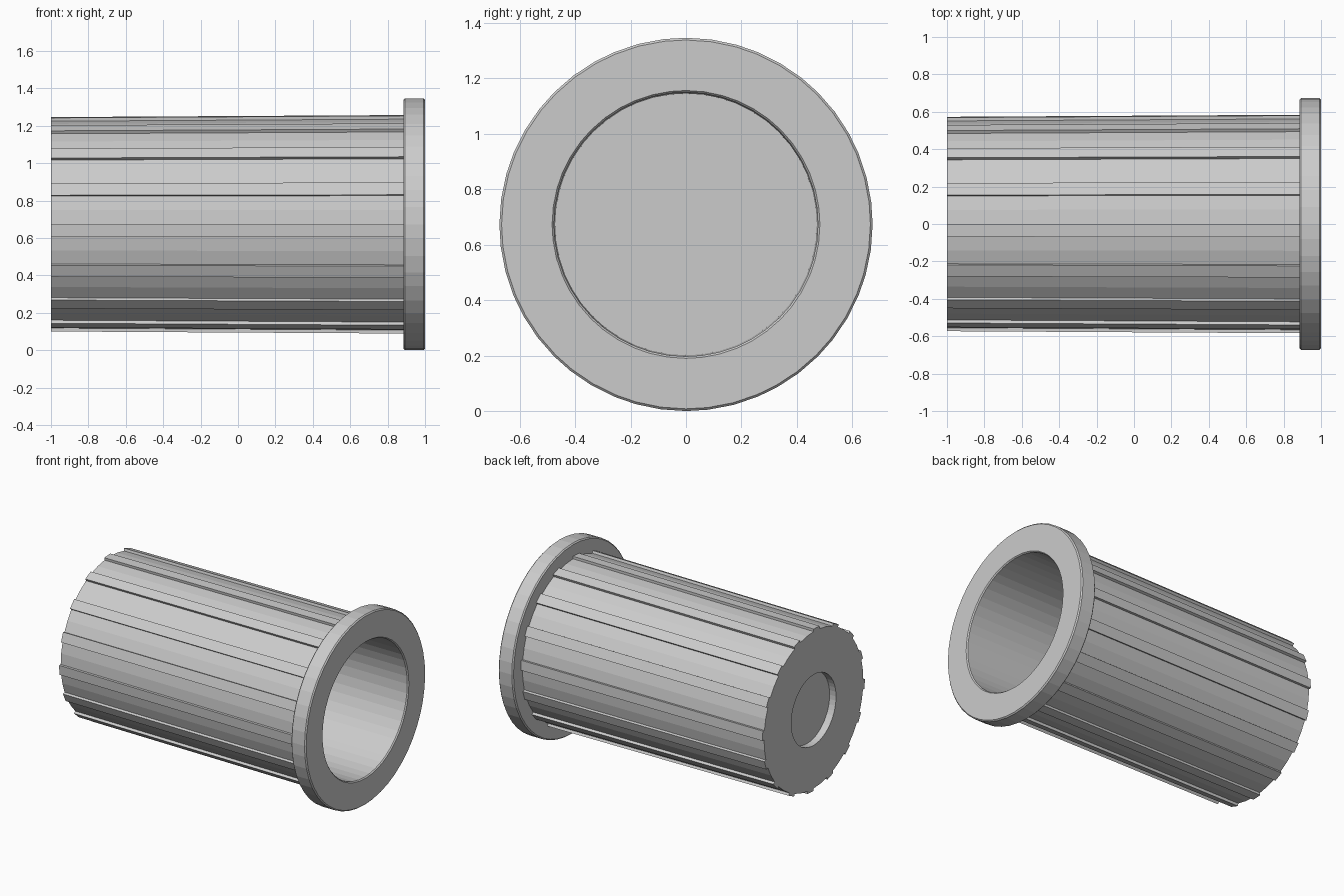
import bpy, bmesh, math

if "Cube" in bpy.data.objects:
    bpy.data.objects.remove(bpy.data.objects["Cube"])

AXIS_Z = 0.673        # height of the sleeve axis
RIBS = 16             # splines around the sleeve
STEP = 360 / RIBS
RIB_W = 6.8           # rib width in degrees
RIB_H = 0.018

grey = bpy.data.materials.new("light grey plastic")
grey.diffuse_color = (0.6, 0.6, 0.6, 1)
grey.use_nodes = True
grey.node_tree.nodes["Principled BSDF"].inputs["Base Color"].default_value = grey.diffuse_color


def outline():
    """Angles around the axis with a flag for points on top of a rib."""
    pts = []
    for k in range(RIBS):
        a = k * STEP
        pts += [(a - RIB_W, 0), (a - RIB_W, 1), (a, 1), (a, 0),
                (a + (STEP - RIB_W) / 2, 0)]
    return pts


def loft(name, profile):
    """Revolve (x, radius, rib height) rows around the x axis."""
    bm = bmesh.new()
    rings = []
    for x, r, h in profile:
        ring = []
        for deg, on_rib in outline():
            a = math.radians(deg)
            rr = r + h * on_rib
            ring.append(bm.verts.new((x, -rr * math.cos(a),
                                      AXIS_Z + rr * math.sin(a))))
        rings.append(ring)
    n = len(rings[0])
    for p, q in zip(rings, rings[1:]):
        for j in range(n):
            k = (j + 1) % n
            bm.faces.new((p[j], q[j], q[k], p[k]))
    # plain circles have doubled points at the rib edges
    bmesh.ops.remove_doubles(bm, verts=bm.verts, dist=1e-5)
    me = bpy.data.meshes.new(name)
    bm.to_mesh(me)
    bm.free()
    me.materials.append(grey)
    ob = bpy.data.objects.new(name, me)
    bpy.context.collection.objects.link(ob)
    return ob


# Slightly tapered ribbed sleeve with a shallow round recess in its closed end
loft("ribbed_sleeve", [
    (-0.95, 0, 0), (-0.95, 0.25, 0), (-1.0, 0.25, 0),
    (-1.0, 0.555, RIB_H), (0.886, 0.566, RIB_H),
])

# Flange with softened edges, leading into the blind bore
loft("flange_and_bore", [
    (0.885, 0.54, 0), (0.885, 0.665, 0), (0.893, 0.673, 0),
    (0.992, 0.673, 0), (1.0, 0.665, 0),
    (1.0, 0.483, 0), (0.992, 0.476, 0),
    (-0.88, 0.472, 0), (-0.88, 0, 0),
])
